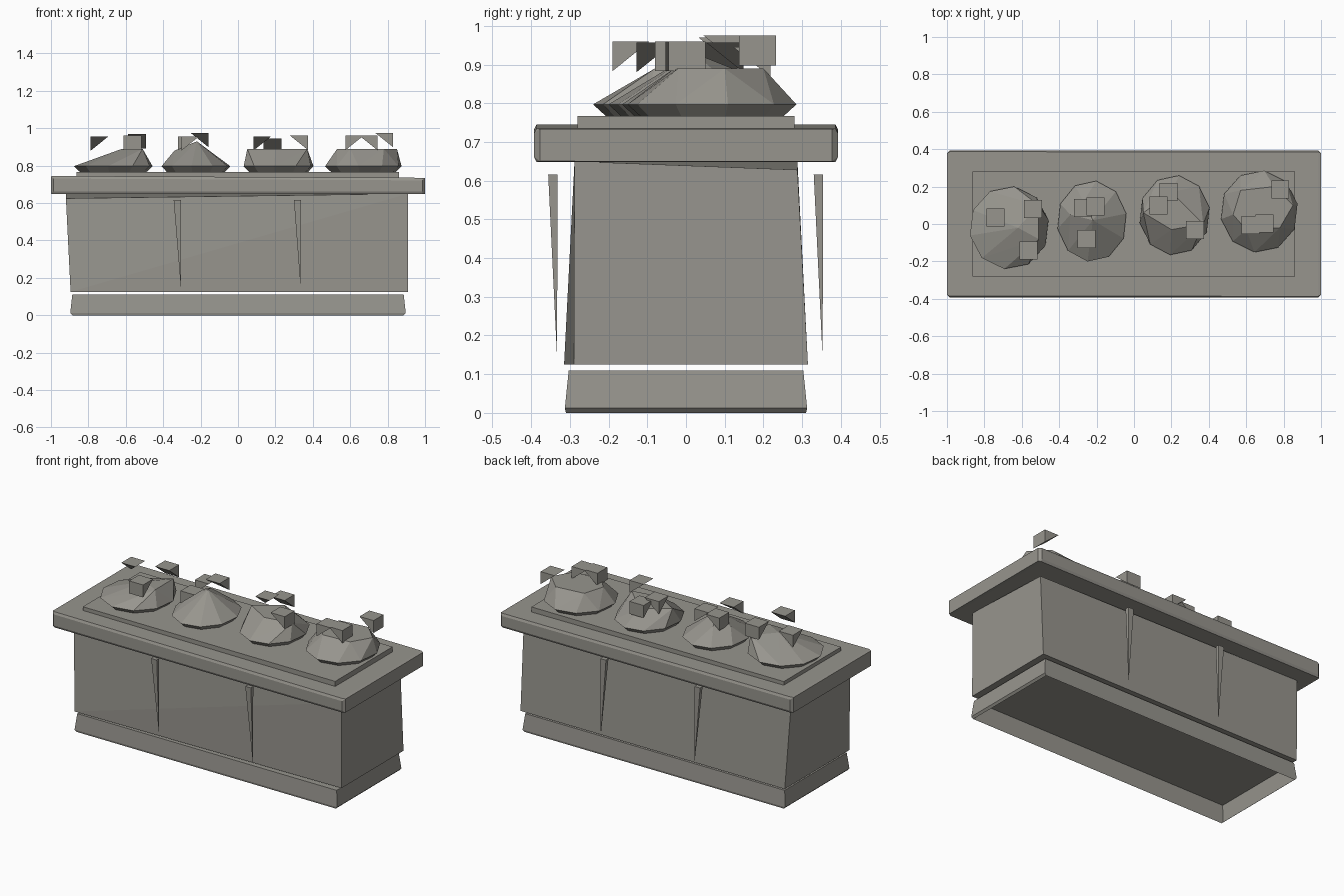
import bpy, bmesh
from math import sin, cos, tau
from mathutils import Vector

cube = bpy.data.objects.get("Cube")
if cube:
    bpy.data.objects.remove(cube)

# Single stone grey colour
stone = bpy.data.materials.new("stone_grey")
stone.use_nodes = True
colour = (0.31, 0.30, 0.27, 1)
stone.diffuse_color = colour
stone.node_tree.nodes["Principled BSDF"].inputs["Base Color"].default_value = colour


def solid(name, points, open_bottom=False):
    """Flat-faced convex solid around the points."""
    bm = bmesh.new()
    verts = [bm.verts.new(p) for p in points]
    res = bmesh.ops.convex_hull(bm, input=verts)
    loose = {v for v in res["geom_interior"] + res["geom_unused"]
             if isinstance(v, bmesh.types.BMVert)}
    bmesh.ops.delete(bm, geom=list(loose), context="VERTS")
    bmesh.ops.recalc_face_normals(bm, faces=bm.faces[:])
    if open_bottom:
        under = [f for f in bm.faces if f.normal.z < -0.9]
        bmesh.ops.delete(bm, geom=under, context="FACES")
    mesh = bpy.data.meshes.new(name)
    bm.to_mesh(mesh)
    bm.free()
    mesh.materials.append(stone)
    obj = bpy.data.objects.new(name, mesh)
    bpy.context.collection.objects.link(obj)
    return obj


def rect(hx, hy, z, cx=0.0, cy=0.0):
    return [(cx + sx * hx, cy + sy * hy, z)
            for sx, sy in ((-1, -1), (1, -1), (1, 1), (-1, 1))]


def ring(cx, cy, rx, ry, z, sides=10):
    return [(cx + rx * cos(tau * (i + .3) / sides),
             cy + ry * sin(tau * (i + .3) / sides), z) for i in range(sides)]


# Open-bottomed plinth with a chamfered foot
solid("plinth", rect(.885, .31, 0) + rect(.897, .313, .012) + rect(.886, .303, .11),
      open_bottom=True)

# Slightly crooked trough body
solid("trough_body", [
    (-.895, -.315, .125), (.91, -.29, .125), (.91, .315, .125), (-.895, .315, .125),
    (-.92, -.288, .625), (.908, -.288, .65), (.908, .288, .628), (-.92, .288, .648)])

# Overhanging rim, tilted a little along its length
rim = solid("rim", [(x, y, z - .005 * x * (z > .7))
                    for z in (.648, .74) for x in (-1, 1) for y in (-.393, .393)])
bevel = rim.modifiers.new("chamfer", "BEVEL")
bevel.width = .014
bevel.segments = 1

# Soil bed
solid("soil_bed", rect(.862, .28, .72, -.002) + rect(.862, .28, .767, -.002))

# Tapering spikes in front of and behind the body
for side, y, tip in (("front", -.344, -.333), ("back", .342, .353)):
    for i, (x, tip_x) in enumerate(((-.325, -.305), (.318, .335))):
        solid(f"{side}_spike_{i + 1}", rect(.019, .012, .616, x, y) + [(tip_x, tip, .14)])

# Faceted plant mounds: centre, radii, crown points
mounds = [
    (-.667, -.02, .214, .222, [(-.62, -.02, .89), (-.51, .1, .89), (-.51, -.08, .89)]),
    (-.225, .015, .187, .217, [(-.22, .02, .93), (-.34, .05, .88), (-.27, .12, .89)]),
    (.217, .047, .19, .214, [(.05, .06, .89), (.2, .17, .89), (.37, 0, .89), (.2, -.03, .89)]),
    (.67, .067, .208, .22, [(.53, .05, .89), (.57, .18, .89), (.75, .2, .89),
                            (.85, .1, .89), (.78, -.02, .89), (.6, -.03, .89)]),
]
for i, (x, y, rx, ry, crown) in enumerate(mounds):
    solid(f"plant_mound_{i + 1}", ring(x, y, rx * .85, ry * .85, .767)
          + ring(x, y, rx, ry, .797) + crown)

# Flower shards: square tops hanging down at the named corners
corners = {"front_left": (-1, -1), "front_right": (1, -1),
           "back_left": (-1, 1), "back_right": (1, 1)}
shards = [
    (-.74, .035, .957, ["back_left"]),
    (-.54, .08, .97, ["back_left", "back_right"]),
    (-.563, -.142, .96, ["front_left", "front_right"]),
    (-.273, .085, .957, ["back_left", "front_left"]),
    (-.205, .093, .975, ["back_right"]),
    (-.255, -.08, .957, ["front_left"]),
    (.13, .1, .957, ["back_left"]),
    (.185, .17, .945, ["back_left", "back_right"]),
    (.327, -.032, .96, ["front_right", "back_right"]),
    (.623, -.005, .96, ["front_left", "back_left"]),
    (.697, .003, .96, ["front_right", "back_right"]),
    (.782, .185, .975, ["front_right", "back_right"]),
]
half = .048
for i, (x, y, top, low) in enumerate(shards):
    hanging = [(x + corners[c][0] * half, y + corners[c][1] * half, top - .077) for c in low]
    solid(f"flower_shard_{i + 1}", rect(half, half, top, x, y) + hanging)
